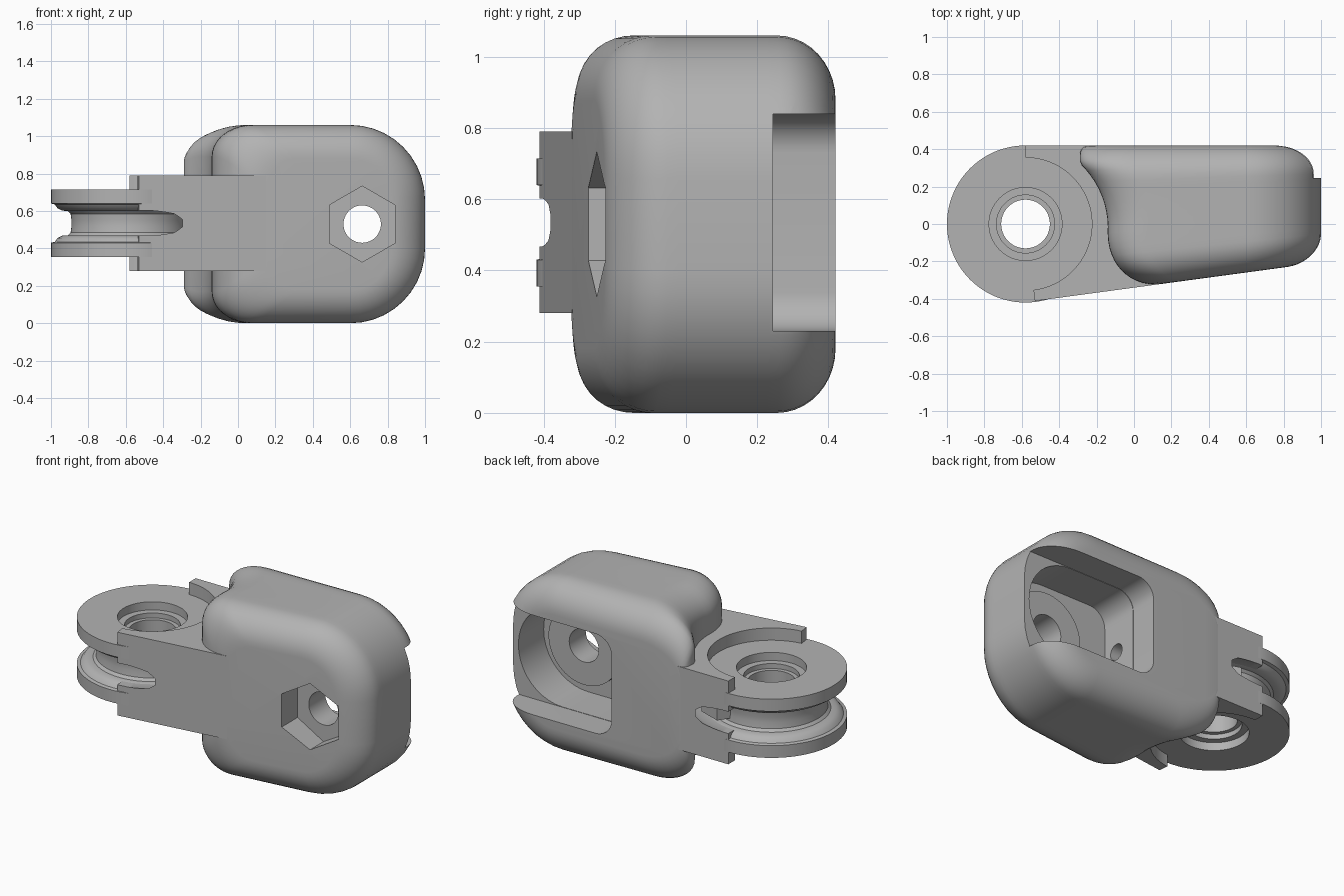
import bpy, bmesh
from math import sin, cos, pi, sqrt

cube = bpy.data.objects.get("Cube")
if cube:
    bpy.data.objects.remove(cube, do_unlink=True)

grey = bpy.data.materials.new("plain grey")
grey.use_nodes = True
grey.diffuse_color = (0.45, 0.45, 0.45, 1)
grey.node_tree.nodes["Principled BSDF"].inputs["Base Color"].default_value = grey.diffuse_color

MID = 0.535      # mid height of every part
HUB = -0.58      # x of the eyelet axis
BACK, FRONT = 0.42, -0.32


def front_y(x):
    """Slanted front plane."""
    return FRONT + 0.135 * (x - 0.15)


def loft(name, rings, closed=False):
    """Skin a list of equal-length point rings, capped unless closed."""
    bm = bmesh.new()
    rows = [[bm.verts.new(p) for p in ring] for ring in rings]
    n = len(rows[0])
    pairs = list(zip(rows, rows[1:]))
    if closed:
        pairs.append((rows[-1], rows[0]))
    else:
        bm.faces.new(rows[0])
        bm.faces.new(rows[-1])
    for a, b in pairs:
        for i in range(n):
            j = (i + 1) % n
            bm.faces.new((a[i], a[j], b[j], b[i]))
    bmesh.ops.recalc_face_normals(bm, faces=bm.faces)
    mesh = bpy.data.meshes.new(name)
    bm.to_mesh(mesh)
    bm.free()
    mesh.materials.append(grey)
    ob = bpy.data.objects.new(name, mesh)
    bpy.context.collection.objects.link(ob)
    return ob


def prism(name, pts, lo, hi, axis):
    place = {"x": lambda u, v, w: (w, u, v),
             "y": lambda u, v, w: (u, w, v),
             "z": lambda u, v, w: (u, v, w)}[axis]
    return loft(name, [[place(u, v, w) for u, v in pts] for w in (lo, hi)])


def ngon(cx, cy, r, n=48):
    """Regular polygon with a point at the top."""
    return [(cx + r * sin(2 * pi * i / n), cy + r * cos(2 * pi * i / n)) for i in range(n)]


def rounded(x0, x1, z0, z1, left, right, steps=10):
    """Rounded rectangle; left and right are (x, z) corner radii."""
    pts = []
    for k, (x, z, sx, sz, (rx, rz)) in enumerate([
            (x1, z1, 1, 1, right), (x0, z1, -1, 1, left),
            (x0, z0, -1, -1, left), (x1, z0, 1, -1, right)]):
        for i in range(steps + 1):
            a = (k + i / steps) * pi / 2
            pts.append((x - sx * rx + rx * cos(a), z - sz * rz + rz * sin(a)))
    return pts


def lathe(name, half, steps=96):
    """Revolve a profile, mirrored about mid height, around the eyelet axis."""
    prof = half + [(r, -h) for r, h in reversed(half)]
    return loft(name, [[(HUB + r * cos(a), r * sin(a), MID + h) for r, h in prof]
                       for a in (2 * pi * i / steps for i in range(steps))], True)


def cut(ob, *cutters):
    for c in cutters:
        c.hide_render = True
        mod = ob.modifiers.new("cut", "BOOLEAN")
        mod.operation, mod.solver, mod.object = "DIFFERENCE", "EXACT", c
        bpy.context.view_layer.objects.active = ob
        bpy.ops.object.modifier_apply(modifier=mod.name)
        bpy.data.objects.remove(c, do_unlink=True)


def smooth(ob):
    bpy.ops.object.select_all(action="DESELECT")
    ob.select_set(True)
    bpy.context.view_layer.objects.active = ob
    bpy.ops.object.shade_smooth_by_angle(angle=0.52)


# Housing: rounded sections stacked from back to front
def left_edge(s):
    if s > 0.37:
        return -0.25 - 0.04 * sqrt(max(0, 1 - ((s - 0.37) / 0.05) ** 2))
    if s > -0.03:
        return max(-0.29, HUB + sqrt(0.44 ** 2 - s * s))
    return 0.15 - 0.29 * sqrt(max(0, 1 - ((s + 0.03) / 0.29) ** 2))


R = 0.18
fillet = [(R * (1 - cos(a)), R * (1 - sin(a))) for a in (i * pi / 20 for i in range(11))]
layers = [(BACK - d, e) for d, e in fillet]
layers += [(0.24 - 0.038 * i, 0) for i in range(1, 10)]
layers += [(FRONT + d, e) for d, e in reversed(fillet)]
rings = []
for s, e in layers:
    t = (BACK - s) / (BACK - FRONT)
    outline = rounded(left_edge(s), 1 - e, e, 2 * MID - 0.01 - e,
                      (0.28 - 0.11 * t, 0.17), (0.4 - e, 0.4 - e))
    rings.append([(x, BACK - t * (BACK - front_y(x)), z) for x, z in outline])
housing = loft("housing", rings)

BOLT = (0.664, 0.53)
cut(housing,
    prism("opening", rounded(0.21, 1.2, 0.23, 0.84, (0.11, 0.11), (0.05, 0.05)), 0.245, 0.6, "y"),
    prism("pocket", rounded(0.212, 0.965, 0.232, 0.838, (0.11, 0.11), (0.3, 0.3)), 0, 0.3, "y"),
    prism("nut_recess", ngon(*BOLT, 0.203, 6), -0.5, -0.12, "y"),
    prism("bolt_hole", ngon(*BOLT, 0.1), -0.6, 0.1, "y"),
    prism("cord_hole", ngon(0.1, MID, 0.05, 24), 0.0, 0.3, "x"))

# Raised washer seat inside the pocket
seat = prism("bolt_seat", ngon(*BOLT, 0.24, 64), -0.01, 0.04, "y")
cut(seat, prism("seat_hole", ngon(*BOLT, 0.1), -0.2, 0.2, "y"))

# Arm joining the eyelet and the housing
arm = prism("arm", [(HUB, BACK - 0.001), (HUB, 0), (-0.53, front_y(-0.53)),
                    (0.15, FRONT), (0.1, BACK - 0.001)], 0.28, 0.79, "z")
cut(arm,
    prism("eyelet_recess", ngon(HUB, 0, 0.355, 96), 0, 1, "z"),
    lathe("groove_ring", [(0.29, 0.067), (0.42, 0.067), (0.455, 0.05), (0.474, 0.02)]))

# Eyelet: grooved disc with stepped hole
eyelet = lathe("eyelet", [(0.31, 0.015), (0.315, 0.05), (0.33, 0.065), (0.36, 0.067),
                          (0.385, 0.08), (0.4, 0.1), (0.42, 0.105), (0.42, 0.18),
                          (0.195, 0.18), (0.195, 0.13), (0.155, 0.13), (0.155, 0.1),
                          (0.13, 0.1)])

# Small stop block in the groove
stop = prism("groove_stop", [(-0.52, 0.29), (-0.4, 0.24), (-0.33, 0.32), (-0.47, 0.37)],
             MID - 0.035, MID + 0.035, "z")

for part in (housing, seat, arm, eyelet, stop):
    smooth(part)
